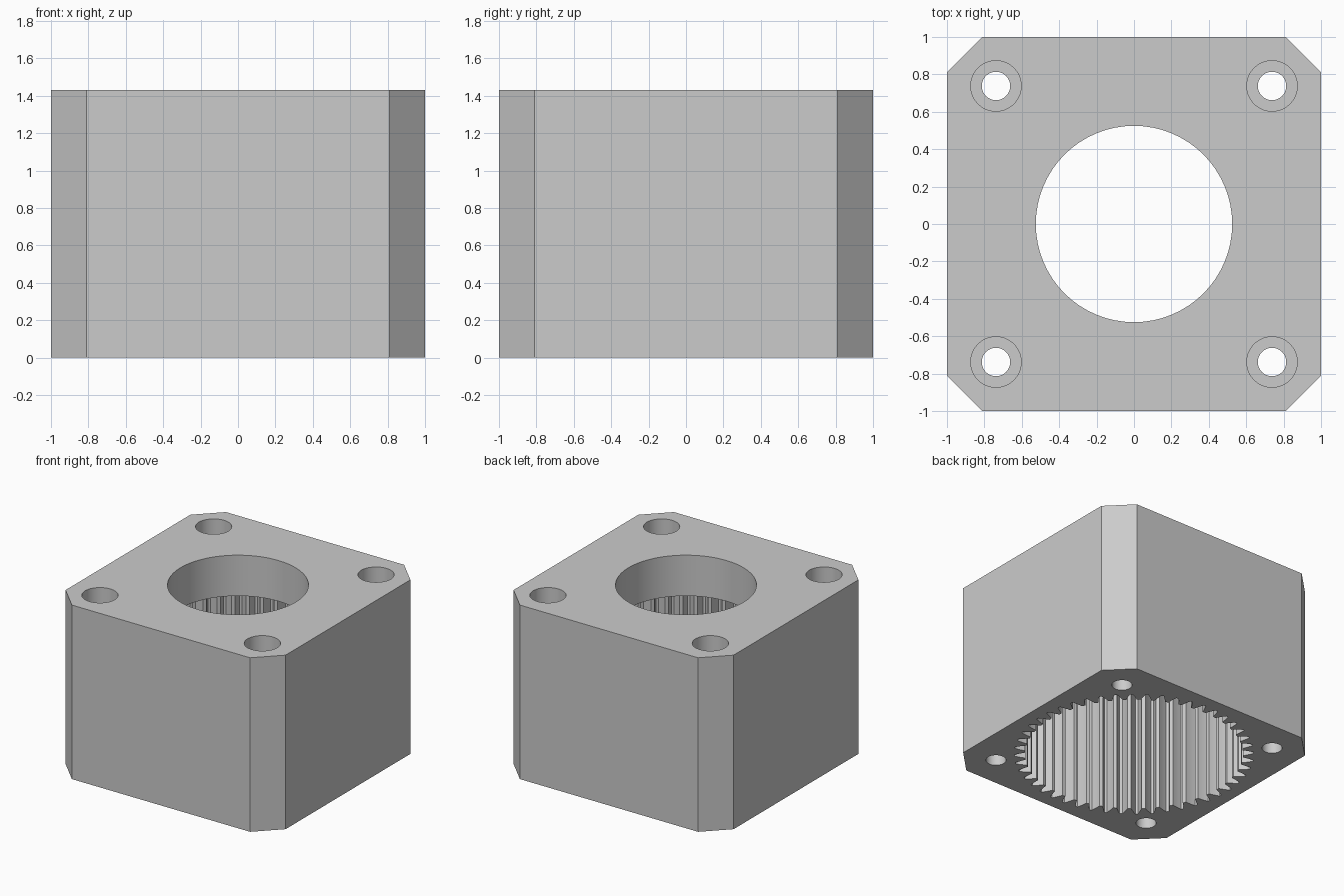
import bpy
import bmesh
from math import cos, sin, tau

old = bpy.data.objects.get("Cube")
if old:
    bpy.data.objects.remove(old, do_unlink=True)

HEIGHT = 1.43
CAVITY_TOP = 1.095      # underside of the top plate
BOLT = 0.738            # bolt hole offset from the axis
TEETH = 48

grey = bpy.data.materials.new("light grey")
grey.use_nodes = True
colour = (0.6, 0.6, 0.6, 1)
grey.diffuse_color = colour
grey.node_tree.nodes["Principled BSDF"].inputs["Base Color"].default_value = colour


def prism(name, outline, z0, z1):
    """Extrude a counter-clockwise outline from z0 up to z1."""
    bm = bmesh.new()
    base = bm.faces.new([bm.verts.new((x, y, z0)) for x, y in outline])
    top = bmesh.ops.extrude_face_region(bm, geom=[base])["geom"]
    verts = [v for v in top if isinstance(v, bmesh.types.BMVert)]
    bmesh.ops.translate(bm, verts=verts, vec=(0, 0, z1 - z0))
    bmesh.ops.recalc_face_normals(bm, faces=bm.faces)
    mesh = bpy.data.meshes.new(name)
    bm.to_mesh(mesh)
    bm.free()
    mesh.materials.append(grey)
    obj = bpy.data.objects.new(name, mesh)
    bpy.context.collection.objects.link(obj)
    return obj


def circle(radius, sides, cx=0, cy=0):
    return [(cx + radius * cos(tau * i / sides), cy + radius * sin(tau * i / sides))
            for i in range(sides)]


def gear_outline():
    """Tooth spaces of the ring gear: wide at the inner tips, narrow at the roots."""
    flank = [(0.821, 0.049), (0.84, 0.041), (0.859, 0.0325), (0.88, 0.0225), (0.902, 0.011)]
    space = [(r, -a) for r, a in flank] + [(r, a) for r, a in reversed(flank)]
    points = []
    for i in range(TEETH):
        middle = tau * (i + 0.5) / TEETH
        points += [(r * cos(middle + a), r * sin(middle + a)) for r, a in space]
    return points


# Square body with chamfered vertical corners
c = 0.81
housing = prism("gear_housing", [(c, -1), (1, -c), (1, c), (c, 1),
                                 (-c, 1), (-1, c), (-1, -c), (-c, -1)], 0, HEIGHT)

# Toothed cavity from below, round bore from above
cutters = [prism("ring_gear_cutter", gear_outline(), -0.1, CAVITY_TOP),
           prism("bore_cutter", circle(0.525, 64), 0.9, HEIGHT + 0.1)]

# Counterbored bolt holes in the four corners
for sx in (-1, 1):
    for sy in (-1, 1):
        x, y = sx * BOLT, sy * BOLT
        cutters.append(prism("bolt_hole_cutter", circle(0.076, 40, x, y), -0.1, HEIGHT + 0.1))
        cutters.append(prism("counterbore_cutter", circle(0.135, 48, x, y),
                             HEIGHT - 0.19, HEIGHT + 0.1))

bpy.ops.object.select_all(action='DESELECT')
housing.select_set(True)
bpy.context.view_layer.objects.active = housing
for cutter in cutters:
    cutter.hide_render = True
    cut = housing.modifiers.new(cutter.name, 'BOOLEAN')
    cut.operation = 'DIFFERENCE'
    cut.solver = 'EXACT'
    cut.object = cutter
    bpy.ops.object.modifier_apply(modifier=cut.name)
    bpy.data.objects.remove(cutter, do_unlink=True)

bpy.ops.object.shade_smooth_by_angle(angle=0.5)
